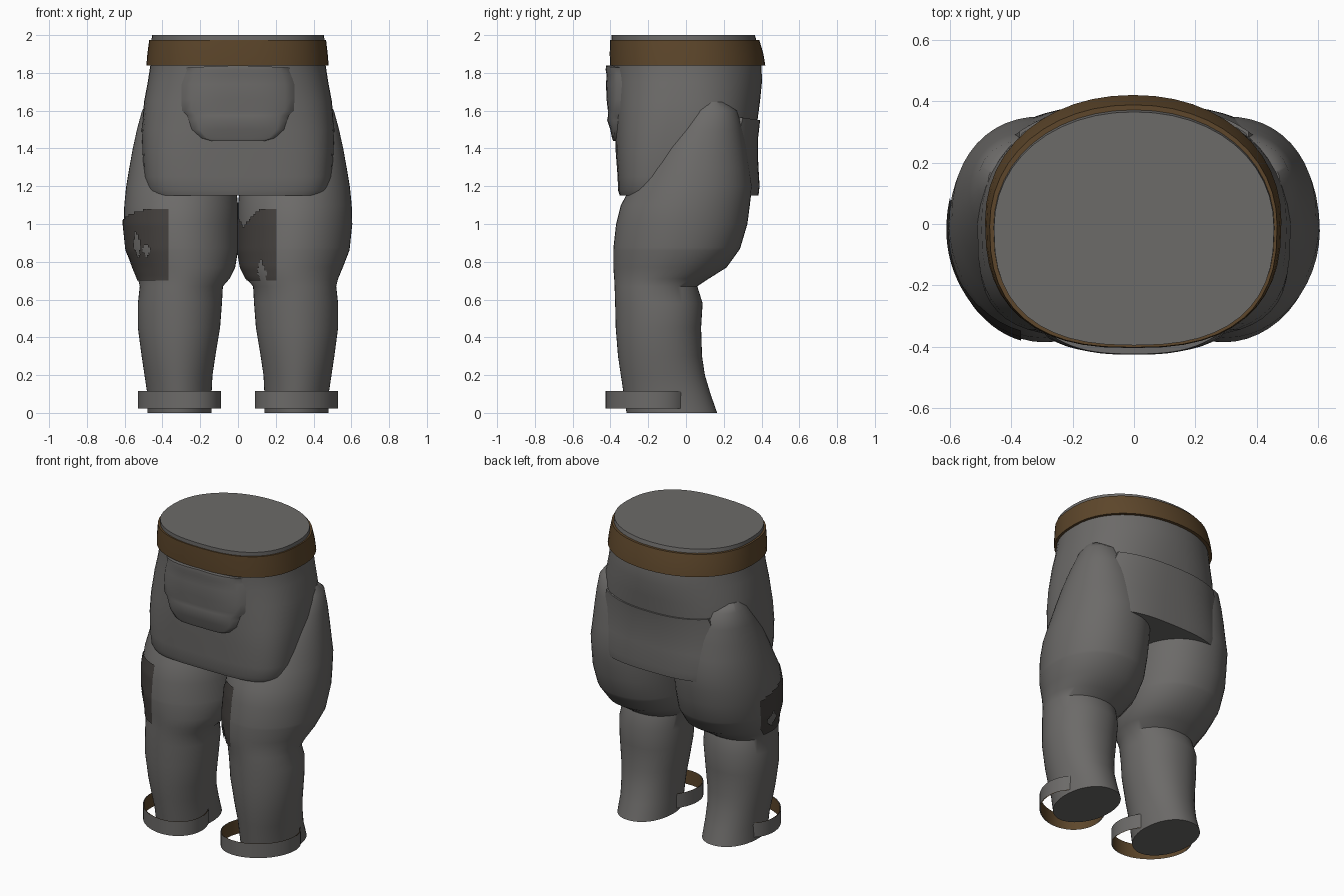
import bpy, bmesh, math

if "Cube" in bpy.data.objects:
    bpy.data.objects.remove(bpy.data.objects["Cube"])

def mat(name, rgb):
    m = bpy.data.materials.new(name)
    m.diffuse_color = (*rgb, 1)
    m.use_nodes = True
    m.node_tree.nodes["Principled BSDF"].inputs["Base Color"].default_value = m.diffuse_color
    return m

CLOTH = mat("grey cloth", (0.150, 0.145, 0.140))
PATCH = mat("dark patch", (0.056, 0.050, 0.046))
LEATHER = mat("brown leather", (0.110, 0.062, 0.024))

# Cross-section keys: z, x_in, x_out, y_front, y_back, front squareness, back squareness
LEG = [(z, a, b, c, d, 1.95, 2.15) for z, a, b, c, d in (
       (0, .14, .48, -.315, .165), (.1, .14, .48, -.33, .13), (.2, .135, .495, -.345, .10),
       (.3, .12, .51, -.36, .085), (.45, .095, .53, -.372, .08), (.58, .085, .53, -.375, .088),
       (.67, .08, .52, -.378, .06), (.71, .045, .53, -.38, .12), (.77, .015, .555, -.385, .215),
       (.86, 0, .59, -.385, .28), (.875, 0, .592, -.384, .288), (1.0, 0, .605, -.37, .325),
       (1.1, 0, .602, -.345, .338), (1.2, .01, .592, -.29, .35), (1.3, .04, .575, -.235, .335),
       (1.4, .08, .557, -.175, .32), (1.5, .14, .535, -.10, .30), (1.6, .22, .508, -.01, .27),
       (1.645, .30, .475, .06, .21))]
TORSO = [(1.15, -.47, .47, -.35, .35, 4.0, 2.8), (1.18, -.488, .488, -.36, .355, 4.0, 2.8),
         (1.25, -.50, .50, -.362, .357, 3.9, 2.7), (1.38, -.507, .507, -.372, .36, 3.6, 2.5),
         (1.5, -.51, .51, -.375, .372, 3.2, 2.4), (1.65, -.497, .497, -.382, .392, 2.8, 2.2),
         (1.75, -.478, .478, -.388, .402, 2.6, 2.1), (1.84, -.464, .464, -.393, .40, 2.5, 2.1),
         (1.95, -.458, .458, -.395, .378, 2.5, 2.1), (2.0, -.456, .456, -.395, .365, 2.5, 2.1)]
BELT = [(1.838, -.485, .48, -.402, .42, 2.55, 2.1), (1.9, -.48, .475, -.404, .41, 2.55, 2.1),
        (1.975, -.47, .466, -.402, .388, 2.55, 2.1)]

def section(keys, z):
    """Interpolated section values at height z."""
    for a, b in zip(keys, keys[1:]):
        if z <= b[0]:
            t = max(0, (z - a[0]) / (b[0] - a[0]))
            return [p + (q - p) * t for p, q in zip(a, b)][1:]
    return keys[-1][1:]

def point(keys, z, ang, off=0):
    """Point on the lofted surface; angle 0 is +x, -90 degrees is the front."""
    x0, x1, y0, y1, nf, nb = section(keys, z)
    c, s = math.cos(ang), math.sin(ang)
    n = nf if s < 0 else nb
    ex = math.copysign(abs(c) ** (2 / n), c)
    ey = math.copysign(abs(s) ** (2 / n), s)
    return ((x0 + x1) / 2 + ((x1 - x0) / 2 + off) * ex,
            (y0 + y1) / 2 + ((y1 - y0) / 2 + off) * ey, z)

def finish(name, bm, mats, angle=50, mirror=False):
    if mirror:
        bmesh.ops.scale(bm, vec=(-1, 1, 1), verts=bm.verts)
        bmesh.ops.reverse_faces(bm, faces=bm.faces)
    me = bpy.data.meshes.new(name)
    bm.to_mesh(me)
    bm.free()
    for m in mats:
        me.materials.append(m)
    ob = bpy.data.objects.new(name, me)
    bpy.context.collection.objects.link(ob)
    bpy.ops.object.select_all(action='DESELECT')
    ob.select_set(True)
    bpy.context.view_layer.objects.active = ob
    bpy.ops.object.shade_smooth_by_angle(angle=math.radians(angle))
    return ob

def grid(bm, rows, closed, keep=None):
    """Skin rows of points with quads."""
    vs = [[bm.verts.new(p) for p in r] for r in rows]
    n = len(rows[0])
    faces = []
    for i in range(len(rows) - 1):
        for j in range(n if closed else n - 1):
            k = (j + 1) % n
            if keep is None or keep(i, j):
                faces.append(bm.faces.new((vs[i][j], vs[i][k], vs[i + 1][k], vs[i + 1][j])))
    return vs, faces

def ring(keys, z, off=0, seg=48):
    return [point(keys, z, 2 * math.pi * j / seg, off) for j in range(seg)]

def loft(name, keys, mats, mirror=False):
    bm = bmesh.new()
    vs, _ = grid(bm, [ring(keys, k[0]) for k in keys], True)
    bm.faces.new(vs[-1])
    bm.faces.new(vs[0][::-1])
    return finish(name, bm, mats, mirror=mirror)

# Hips and waist, legs
loft("hips", TORSO, [CLOTH])
for side, m in (("right", False), ("left", True)):
    loft(side + "_leg", LEG, [CLOTH], mirror=m)

# Belt: flared outer wall, rims and inner wall
bm = bmesh.new()
heights = [k[0] for k in BELT]
rows = [ring(BELT, z) for z in heights] + [ring(BELT, z, -.022) for z in heights[::-1]]
grid(bm, rows + rows[:1], True)
bmesh.ops.remove_doubles(bm, verts=bm.verts, dist=1e-5)
finish("belt", bm, [LEATHER], angle=40)

# Loose ankle straps turned inwards: grey outside, brown inside
for side, m in (("right", False), ("left", True)):
    bm = bmesh.new()
    for d, brown in ((0, 0), (-.005, 1)):
        rows = []
        for z in (.022, .115):
            row = []
            for j in range(40):
                a = 2 * math.pi * j / 40
                u, v = (.242 + d) * math.cos(a), (.197 + d) * math.sin(a)
                row.append((.31 + (u + v) * .7071, -.205 + (u - v) * .7071, z))
            rows.append(row[::-1])
        _, faces = grid(bm, rows, True)
        for f in faces:
            f.material_index = brown
            if brown:
                f.normal_flip()
    finish(side + "_ankle_strap", bm, [CLOTH, LEATHER], angle=40, mirror=m)

# Worn knee patches hugging the legs: straight front edge at x_edge, torn holes
def knee_patch(name, x_edge, a_end, z0, z1, tears, mirror):
    nz, na = 28, 36
    rows = []
    for i in range(nz + 1):
        z = z0 + (z1 - z0) * i / nz
        x0, x1, _, _, n, _ = section(LEG, z)
        e = (x_edge - (x0 + x1) / 2) / ((x1 - x0) / 2)
        a0 = -math.acos(math.copysign(abs(e) ** (n / 2), e))
        rows.append([point(LEG, z, a0 + (math.radians(a_end) - a0) * j / na, .006)
                     for j in range(na + 1)])
    if a_end < -90:
        rows = [r[::-1] for r in rows]

    def keep(i, j):
        u, v = (j + .5) / na, (i + .5) / nz
        return all(abs(u - cu) / ru + abs(v - cv) / rv > 1 for cu, cv, ru, rv in tears)
    bm = bmesh.new()
    grid(bm, rows, False, keep)
    bmesh.ops.delete(bm, geom=[v for v in bm.verts if not v.link_faces], context='VERTS')
    finish(name, bm, [PATCH], mirror=mirror)

knee_patch("outer_knee_patch", .367, 16, .70, 1.08,
           [(.28, .42, .07, .10), (.42, .5, .06, .22), (.8, .3, .1, .16), (1, 1, .75, .22)], True)
knee_patch("inner_knee_patch", .205, -196, .70, 1.08,
           [(.78, .1, .08, .2), (.5, 1, .3, .25), (.1, 1, .4, .3)], False)

# Front pouch: rows of z, half width, bulge
POUCH = [(1.44, .15, .004), (1.455, .205, .010), (1.50, .255, .018), (1.55, .27, .032), (1.575, .28, .026),
         (1.60, .308, .026), (1.66, .312, .030), (1.74, .310, .028), (1.79, .293, .022),
         (1.815, .282, .026), (1.84, .29, .022)]
bm = bmesh.new()
rows = []
for z, w, d in POUCH:
    row = []
    x0, x1, y0, y1, n, _ = section(TORSO, z)
    for j in range(21):
        u = -1 + j / 10
        x = u * w
        y = (y0 + y1) / 2 - (y1 - y0) / 2 * (1 - (abs(x) / x1) ** n) ** (1 / n)
        edge = -.012 if abs(u) == 1 else d * (1 - abs(u) ** 4) + .008
        sag = .012 * abs(u) if z > 1.83 else 0
        row.append((x, y - edge, z - sag))
    rows.append(row)
rows.append([(x, y + .06, z) for x, y, z in rows[-1]])
grid(bm, rows, False)
finish("front_pouch", bm, [CLOTH])

# Back pocket: panel standing off the seat, wider at the bottom, open at the top
bm = bmesh.new()
rows = []
for z, off, half in ((1.15, -.02, 62), (1.15, .034, 62), (1.20, .034, 61), (1.32, .024, 57),
                     (1.45, .014, 52), (1.55, .014, 47), (1.55, .004, 47)):
    row = []
    for j in range(25):
        u = -1 + j / 12
        o = -.02 if abs(u) == 1 else off
        row.append(point(TORSO, z + (.015 * u * u if z > 1.5 else 0), math.radians(90 - half * u), o))
    rows.append(row)
grid(bm, rows, False)
bmesh.ops.recalc_face_normals(bm, faces=bm.faces)
if sum(f.normal.y for f in bm.faces) < 0:
    bmesh.ops.reverse_faces(bm, faces=bm.faces)
finish("back_pocket", bm, [CLOTH], angle=40)
